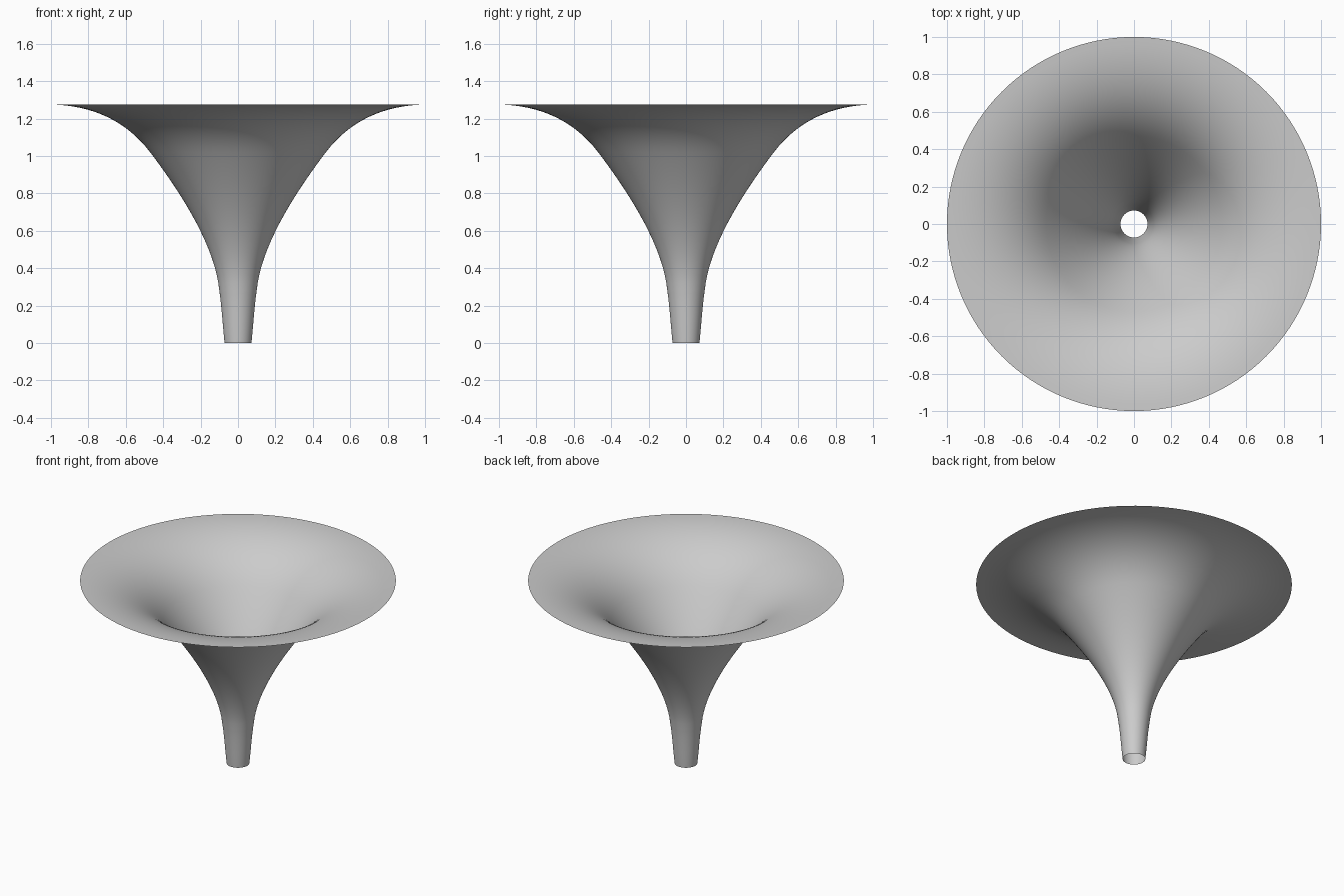
import bpy, bmesh, math
from mathutils import Vector
from mathutils.geometry import interpolate_bezier

cube = bpy.data.objects.get("Cube")
if cube:
    bpy.data.objects.remove(cube, do_unlink=True)

# Plain grey material
grey = bpy.data.materials.new("light grey")
grey.use_nodes = True
colour = (0.6, 0.6, 0.6, 1)
grey.diffuse_color = colour
grey.node_tree.nodes["Principled BSDF"].inputs["Base Color"].default_value = colour

# Flared profile as Bezier spans: (radius, height) of start, two handles, end
spans = [
    ((0.072, 0), (0.082, 0.1), (0.088, 0.2), (0.1, 0.28)),
    ((0.1, 0.28), (0.12, 0.5), (0.28, 0.77), (0.47, 1.02)),
    ((0.47, 1.02), (0.6, 1.19), (0.78, 1.27), (1, 1.275)),
]
profile = []
for span in spans:
    points = interpolate_bezier(*[Vector((r, 0, z)) for r, z in span], 17)
    profile += points if not profile else points[1:]

# Spin the profile into an open, paper-thin horn
bm = bmesh.new()
verts = [bm.verts.new(p) for p in profile]
edges = [bm.edges.new(pair) for pair in zip(verts, verts[1:])]
bmesh.ops.spin(bm, geom=verts + edges, axis=(0, 0, 1), cent=(0, 0, 0),
               angle=math.tau, steps=128, use_merge=True)
bmesh.ops.remove_doubles(bm, verts=bm.verts, dist=0.0001)
bmesh.ops.recalc_face_normals(bm, faces=bm.faces)
for face in bm.faces:
    face.smooth = True
mesh = bpy.data.meshes.new("funnel")
bm.to_mesh(mesh)
bm.free()
mesh.materials.append(grey)
funnel = bpy.data.objects.new("funnel", mesh)
bpy.context.collection.objects.link(funnel)
